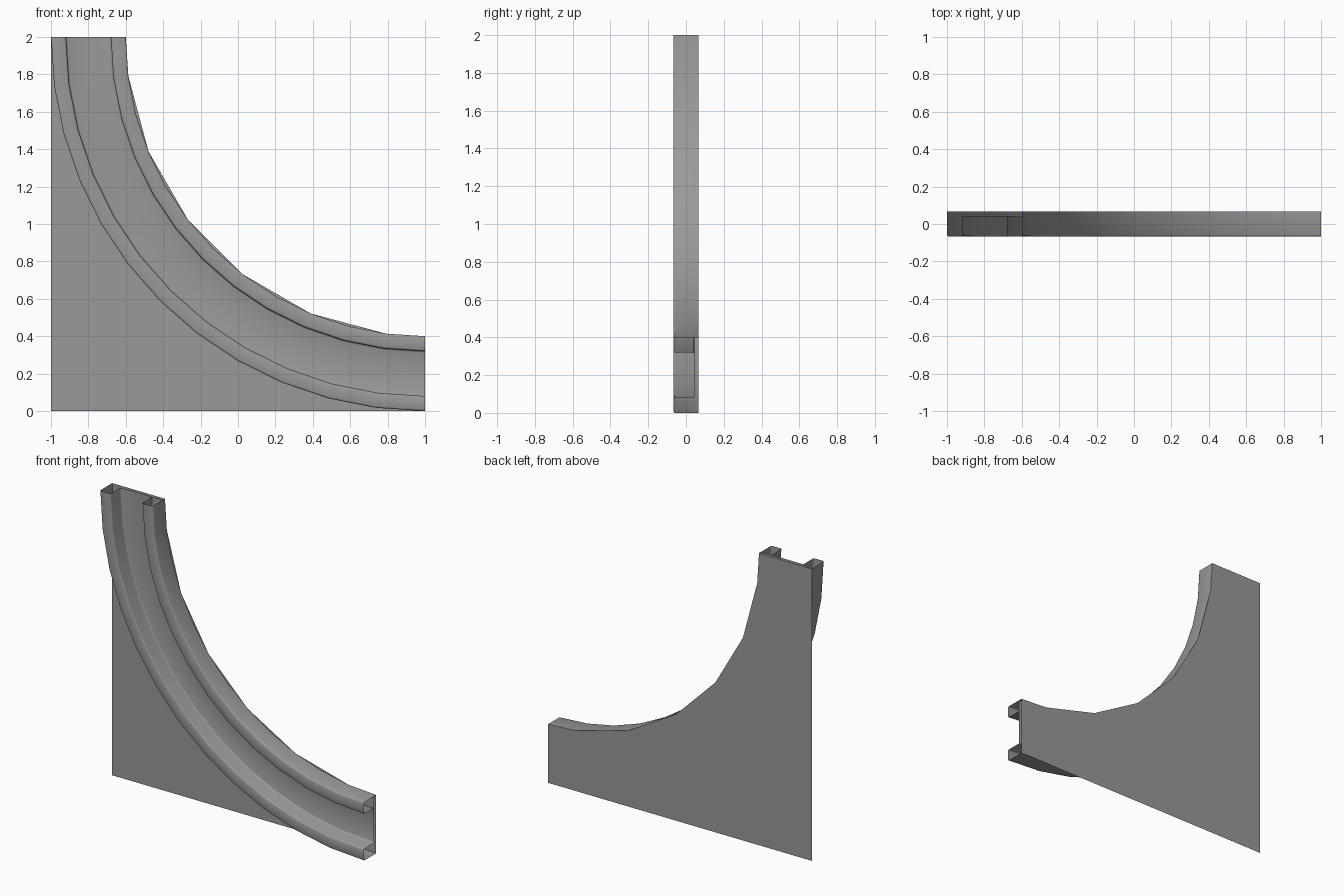
import bpy, bmesh
from math import sin, cos, pi

cube = bpy.data.objects.get("Cube")
if cube:
    bpy.data.objects.remove(cube, do_unlink=True)

STEPS = 12            # segments in the quarter turn
OUTER, INNER = 2.0, 1.6
BACK, FRONT, FLOOR = 0.067, -0.067, 0.044
RIM, C = 0.08, 0.009  # rim width and edge chamfer

grey = bpy.data.materials.new("matte grey")
grey.use_nodes = True
colour = (0.32, 0.32, 0.32, 1)
grey.diffuse_color = colour
grey.node_tree.nodes["Principled BSDF"].inputs["Base Color"].default_value = colour


def arc_point(radius, y, step):
    """Point on the quarter turn around the upper right corner."""
    a = step / STEPS * pi / 2
    return (1 - radius * cos(a), y, 2 - radius * sin(a))


def finish(bm, name):
    mesh = bpy.data.meshes.new(name)
    bm.to_mesh(mesh)
    bm.free()
    mesh.materials.append(grey)
    obj = bpy.data.objects.new(name, mesh)
    bpy.context.collection.objects.link(obj)
    bpy.ops.object.select_all(action="DESELECT")
    obj.select_set(True)
    bpy.context.view_layer.objects.active = obj
    bpy.ops.object.shade_smooth_by_angle(angle=pi / 3.5)
    return obj


def sweep(name, profile):
    """Carry an open (radius, y) profile round the quarter turn."""
    bm = bmesh.new()
    rows = [[bm.verts.new(arc_point(r, y, s)) for r, y in profile]
            for s in range(STEPS + 1)]
    for a, b in zip(rows, rows[1:]):
        for i in range(len(profile) - 1):
            bm.faces.new((a[i], b[i], b[i + 1], a[i + 1]))
    return finish(bm, name)


# Hollow channel: outer wall and rim, sunken floor, inner rim and wall
r1, r2 = OUTER - RIM, INNER + RIM
h = C * 0.3
outer_half = [(OUTER, BACK), (OUTER, FRONT + C), (OUTER - h, FRONT + h), (OUTER - C, FRONT),
              (r1 + C, FRONT), (r1 + h, FRONT + h), (r1, FRONT + C),
              (r1, FLOOR - C), (r1 - h, FLOOR - h), (r1 - C, FLOOR)]
inner_half = [(OUTER + INNER - r, y) for r, y in reversed(outer_half)]
sweep("curved_channel", outer_half + inner_half)

# Floor strip running on behind the inner rim
sweep("floor_flange", [(r2 + C, FLOOR), (INNER, FLOOR)])

# Thin back panel filling the corner behind the channel
bm = bmesh.new()
corner = bm.verts.new((-1, BACK, 0))
lower = bm.verts.new((1, BACK, 0))
upper = bm.verts.new((-1, BACK, 2))
arc = [bm.verts.new(arc_point(INNER, BACK, s)) for s in range(STEPS + 1)]
bm.faces.new([corner, upper] + arc + [lower])
bmesh.ops.triangulate(bm, faces=bm.faces[:])
bmesh.ops.recalc_face_normals(bm, faces=bm.faces[:])
for f in bm.faces:
    if f.normal.y < 0:
        f.normal_flip()
finish(bm, "back_panel")
